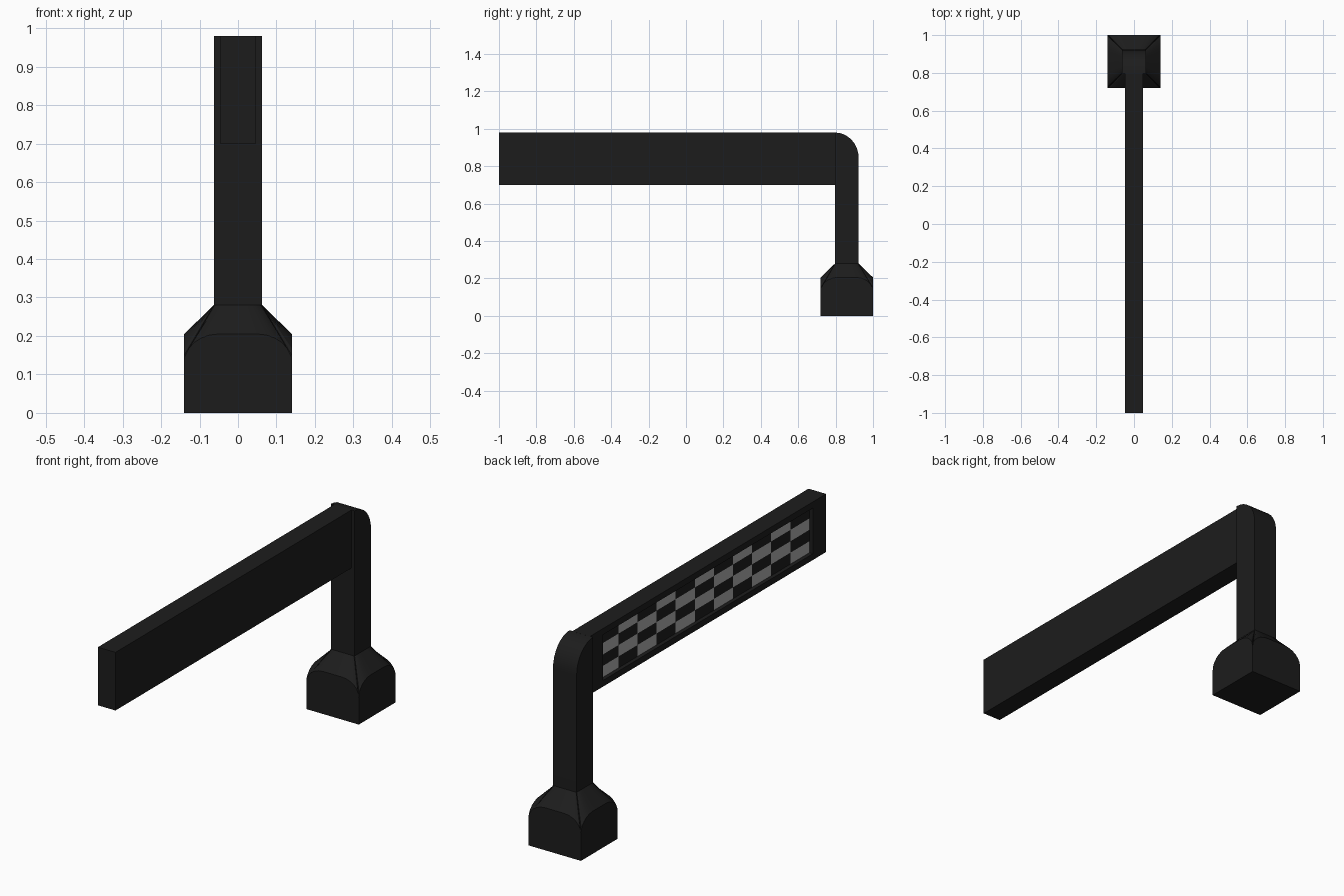
import bpy, bmesh
from math import sin, cos, pi

if "Cube" in bpy.data.objects:
    bpy.data.objects.remove(bpy.data.objects["Cube"])


def material(name, v):
    m = bpy.data.materials.new(name)
    m.diffuse_color = (v, v, v, 1)
    m.use_nodes = True
    m.node_tree.nodes["Principled BSDF"].inputs["Base Color"].default_value = m.diffuse_color
    return m


BLACK = material("black", 0.012)
WHITE = material("light_check", 0.42)


def finish(name, bm, mats=(BLACK,), smooth=None):
    bmesh.ops.remove_doubles(bm, verts=bm.verts, dist=1e-5)
    bmesh.ops.recalc_face_normals(bm, faces=bm.faces)
    me = bpy.data.meshes.new(name)
    bm.to_mesh(me)
    bm.free()
    ob = bpy.data.objects.new(name, me)
    bpy.context.collection.objects.link(ob)
    for m in mats:
        me.materials.append(m)
    if smooth:
        bpy.ops.object.select_all(action='DESELECT')
        ob.select_set(True)
        bpy.context.view_layer.objects.active = ob
        bpy.ops.object.shade_smooth_by_angle(angle=smooth)
    return ob


# Base: square foot whose sides end in arches and taper up to the post
CY, R, P, N = 0.86, 0.14, 0.063, 6
half = [(0.05 + 0.09 * sin(i / N * pi / 2), 0.13 + 0.075 * cos(i / N * pi / 2)) for i in range(N + 1)]
arch = [(-t, z) for t, z in reversed(half)] + half
bm = bmesh.new()
feet, rim, neck = [], [], []
for k in range(4):
    c, s = round(cos(k * pi / 2)), round(sin(k * pi / 2))
    for t, z in arch[:-1]:
        u = t * P / R
        feet.append(bm.verts.new((R * c - t * s, CY + R * s + t * c, 0)))
        rim.append(bm.verts.new((R * c - t * s, CY + R * s + t * c, z)))
        neck.append(bm.verts.new((P * c - u * s, CY + P * s + u * c, 0.28)))
n = len(rim)
for lo, hi in ((feet, rim), (rim, neck)):
    for i in range(n):
        j = (i + 1) % n
        bm.faces.new((lo[i], lo[j], hi[j], hi[i]))
bm.faces.new(feet)
bm.faces.new(neck)
finish("base", bm, smooth=pi / 7)

# Post: side profile with a rounded back top edge, extruded across x
Y0, Y1 = CY - P, CY + P
prof = [(Y0, 0.27), (Y1, 0.27)]
prof += [(Y0 + (Y1 - Y0) * cos(a), 0.845 + 0.135 * sin(a)) for a in (i * pi / 16 for i in range(9))]
bm = bmesh.new()
f = bm.faces.new([bm.verts.new((-P, y, z)) for y, z in prof])
ext = bmesh.ops.extrude_face_region(bm, geom=[f])
bmesh.ops.translate(bm, vec=(2 * P, 0, 0), verts=[v for v in ext["geom"] if isinstance(v, bmesh.types.BMVert)])
finish("post", bm, smooth=pi / 6)

# Arm: box with a shallow recess in its left face
W, D = 0.047, 0.02
outer = [(-1, 0.70), (0.80, 0.70), (0.80, 0.98), (-1, 0.98)]
inner = [(-0.9, 0.73), (0.7, 0.73), (0.7, 0.95), (-0.9, 0.95)]
bm = bmesh.new()
rings = [[bm.verts.new((x, y, z)) for y, z in ring]
         for x, ring in ((W, outer), (-W, outer), (-W, inner), (D - W, inner))]
bm.faces.new(rings[0])
bm.faces.new(rings[3])
for a, b in zip(rings, rings[1:]):
    for i in range(4):
        j = (i + 1) % 4
        bm.faces.new((a[i], a[j], b[j], b[i]))
finish("arm", bm)

# Chequered panel filling the recess, 11 by 4 squares
COLS, ROWS = 11, 4
bm = bmesh.new()
grid = [[bm.verts.new((D - W - 0.001, 0.7 - 1.6 * c / COLS, 0.73 + 0.22 * r / ROWS))
         for r in range(ROWS + 1)] for c in range(COLS + 1)]
for c in range(COLS):
    for r in range(ROWS):
        f = bm.faces.new((grid[c][r], grid[c + 1][r], grid[c + 1][r + 1], grid[c][r + 1]))
        f.material_index = 1 - (c + r) % 2
panel = finish("chequered_panel", bm, (BLACK, WHITE))
if panel.data.polygons[0].normal.x > 0:
    panel.data.flip_normals()
